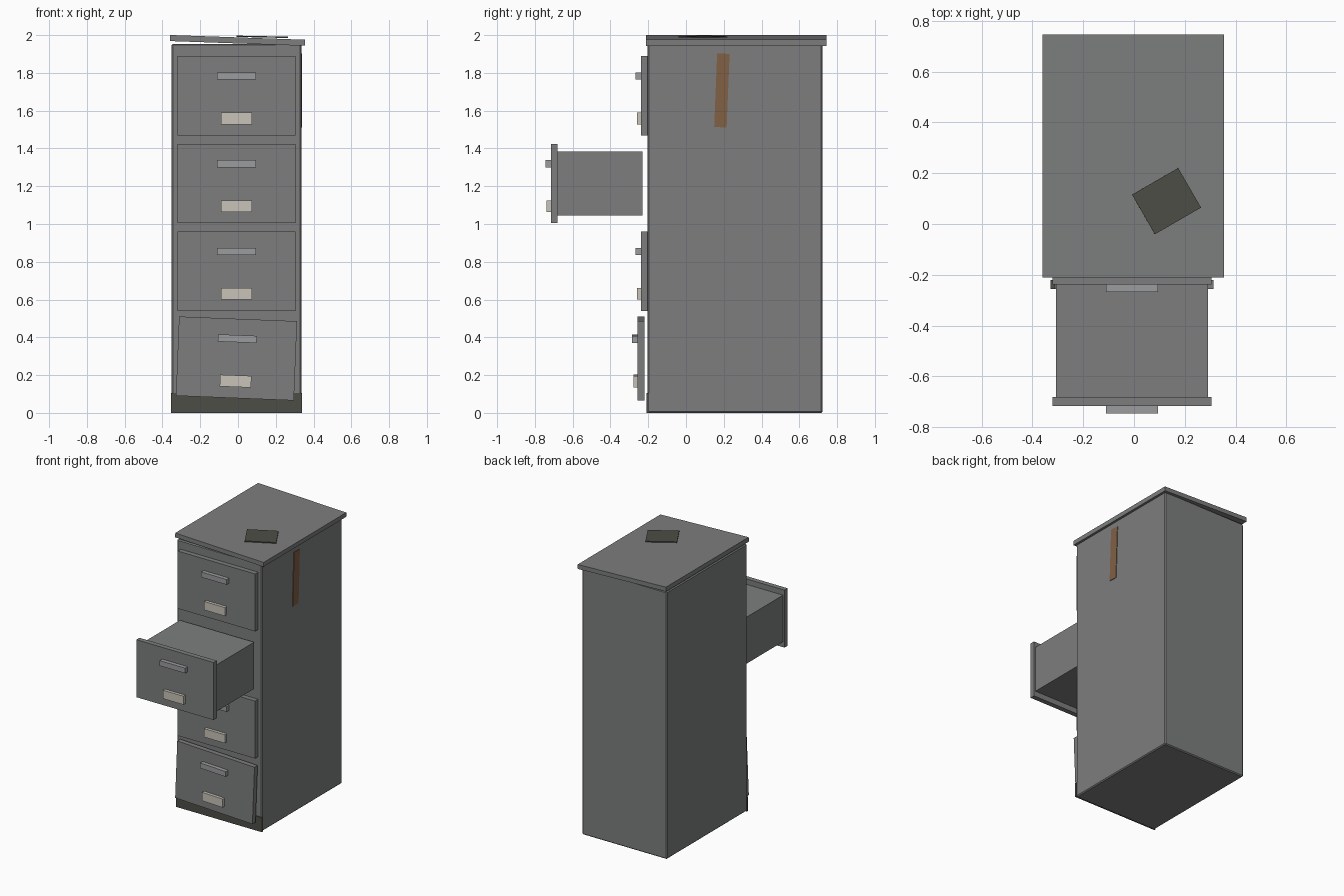
import bpy
import bmesh
from math import radians
from mathutils import Matrix, Vector

cube = bpy.data.objects.get("Cube")
if cube:
    bpy.data.objects.remove(cube, do_unlink=True)


def material(name, r, g, b):
    mat = bpy.data.materials.new(name)
    mat.use_nodes = True
    mat.diffuse_color = (r, g, b, 1)
    mat.node_tree.nodes["Principled BSDF"].inputs["Base Color"].default_value = (r, g, b, 1)
    return mat


STEEL = material("grey steel", 0.205, 0.208, 0.21)
HANDLE = material("light grey handle", 0.33, 0.335, 0.345)
CARD = material("cream card", 0.58, 0.55, 0.48)
DARK = material("dark olive", 0.075, 0.075, 0.062)
RUST = material("rust brown", 0.22, 0.115, 0.06)


def box(name, centre, size, mat, axis="Y", angle=0, pivot=None, bevel=0):
    """Box turned by angle degrees around an axis through pivot."""
    bm = bmesh.new()
    bmesh.ops.create_cube(bm, size=1)
    bmesh.ops.scale(bm, vec=size, verts=bm.verts)
    mesh = bpy.data.meshes.new(name)
    bm.to_mesh(mesh)
    bm.free()
    mesh.materials.append(mat)
    obj = bpy.data.objects.new(name, mesh)
    bpy.context.collection.objects.link(obj)
    pivot = Vector(pivot or centre)
    turn = Matrix.Rotation(radians(angle), 4, axis)
    obj.matrix_world = Matrix.Translation(pivot) @ turn @ Matrix.Translation(Vector(centre) - pivot)
    if bevel:
        mod = obj.modifiers.new("edge", "BEVEL")
        mod.width = bevel
        mod.segments = 1
    return obj


# Cabinet shell, kick plate and crooked lid
MID = -0.008
box("cabinet_body", (MID, 0.26, 0.977), (0.686, 0.926, 1.954), STEEL, bevel=0.007)
box("kick_plate", (MID, -0.203, 0.053), (0.694, 0.012, 0.106), DARK)
box("lid", (-0.003, 0.267, 1.972), (0.714, 0.956, 0.032), STEEL, angle=2)


# Drawer face with pull and label holder; out slides it forward
def drawer(name, z, out=0, tilt=0):
    pivot = (MID, -0.22 - out, z)

    def part(label, dz, depth, width, height, mat, back=-0.238):
        box(f"{name}_{label}", (MID, back - out - depth / 2, z + dz),
            (width, depth, height), mat, angle=tilt, pivot=pivot)

    part("face", 0, 0.036, 0.625, 0.42, STEEL, back=-0.202)
    part("handle", 0.105, 0.029, 0.206, 0.038, HANDLE)
    part("label", -0.12, 0.022, 0.166, 0.062, CARD)


drawer("top_drawer", 1.679)
drawer("open_drawer", 1.214, out=0.478)
drawer("third_drawer", 0.75)
drawer("bottom_drawer", 0.288, out=0.018, tilt=2.3)
box("open_drawer_box", (MID, -0.455, 1.214), (0.6, 0.45, 0.34), STEEL)

# Loose notebook on the lid and rust streak on the left side
book = box("notebook", (0.128, 0.09, 1.991), (0.21, 0.18, 0.007), DARK, axis="Z", angle=30)
book.matrix_world = (Matrix.Translation(book.location) @ Matrix.Rotation(radians(1.2), 4, "Y")
                     @ Matrix.Rotation(radians(30), 4, "Z"))
box("rust_streak", (0.336, 0.19, 1.707), (0.006, 0.066, 0.39), RUST, axis="X", angle=-2.3)
